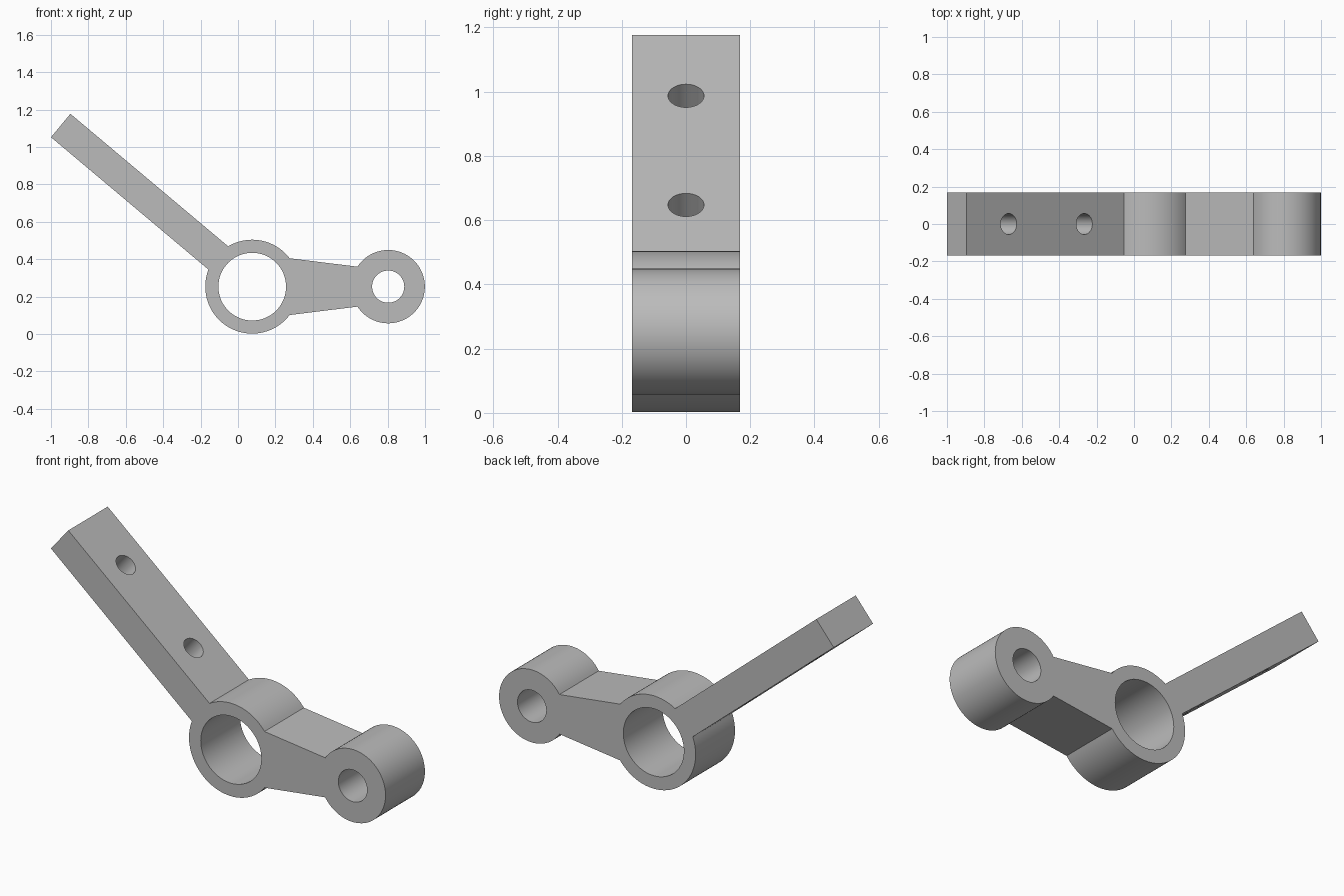
import bpy
import bmesh
from math import radians, cos, sin
from mathutils import Vector, Matrix

if "Cube" in bpy.data.objects:
    bpy.data.objects.remove(bpy.data.objects["Cube"])

HALF = 0.168                           # half the depth of the bracket
HUB = Vector((0.076, 0, 0.253))        # large bearing ring
EYE = Vector((0.803, 0, 0.253))        # small pivot eye
ARM_TIP = [(-1.0, 1.052), (-0.896, 1.177)]
ARM_SLOPE = radians(40)

grey = bpy.data.materials.new("plain grey")
grey.use_nodes = True
grey.diffuse_color = (0.5, 0.5, 0.5, 1)
grey.node_tree.nodes["Principled BSDF"].inputs["Base Color"].default_value = grey.diffuse_color


def arc(center, radius, start, end, steps):
    """Points along a circular arc in the x-z plane, angles in degrees."""
    angles = [radians(start + (end - start) * i / steps) for i in range(steps + 1)]
    return [(center.x + radius * cos(a), center.z + radius * sin(a)) for a in angles]


def add_object(name, bm):
    bmesh.ops.recalc_face_normals(bm, faces=bm.faces)
    mesh = bpy.data.meshes.new(name)
    bm.to_mesh(mesh)
    bm.free()
    mesh.materials.append(grey)
    obj = bpy.data.objects.new(name, mesh)
    bpy.context.collection.objects.link(obj)
    return obj


def extrude_profile(name, points):
    bm = bmesh.new()
    face = bm.faces.new([bm.verts.new((x, -HALF, z)) for x, z in points])
    extruded = bmesh.ops.extrude_face_region(bm, geom=[face])["geom"]
    verts = [v for v in extruded if isinstance(v, bmesh.types.BMVert)]
    bmesh.ops.translate(bm, verts=verts, vec=(0, 2 * HALF, 0))
    return add_object(name, bm)


def bore(target, center, radius, axis, length):
    """Cut a round hole through the target along the axis."""
    bm = bmesh.new()
    turn = Vector(axis).to_track_quat('Z', 'Y').to_matrix().to_4x4()
    bmesh.ops.create_cone(bm, cap_ends=True, segments=64, radius1=radius, radius2=radius,
                          depth=length, matrix=Matrix.Translation(center) @ turn)
    cutter = add_object("hole_cutter", bm)
    cutter.hide_render = True
    mod = target.modifiers.new("bore", 'BOOLEAN')
    mod.operation = 'DIFFERENCE'
    mod.solver = 'EXACT'
    mod.object = cutter
    bpy.ops.object.modifier_apply(modifier=mod.name)
    bpy.data.objects.remove(cutter)


# Outline: eye, tapered web, hub top, slanted arm, hub underside
outline = (arc(EYE, 0.196, -147, 147, 64)
           + arc(HUB, 0.251, 37.2, 120.8, 24)
           + ARM_TIP[::-1]
           + arc(HUB, 0.251, 158.7, 322.8, 48))
bracket = extrude_profile("lever_bracket", outline)
bpy.context.view_layer.objects.active = bracket
bracket.select_set(True)

# Bores of the hub and the eye
bore(bracket, HUB, 0.181, (0, 1, 0), 1)
bore(bracket, EYE, 0.086, (0, 1, 0), 1)

# Two bolt holes square to the arm
normal = Vector((sin(ARM_SLOPE), 0, cos(ARM_SLOPE)))
for x, z in [(-0.67, 0.987), (-0.265, 0.648)]:
    bore(bracket, Vector((x, 0, z)), 0.056, normal, 0.5)

bpy.ops.object.shade_smooth_by_angle(angle=radians(20))
